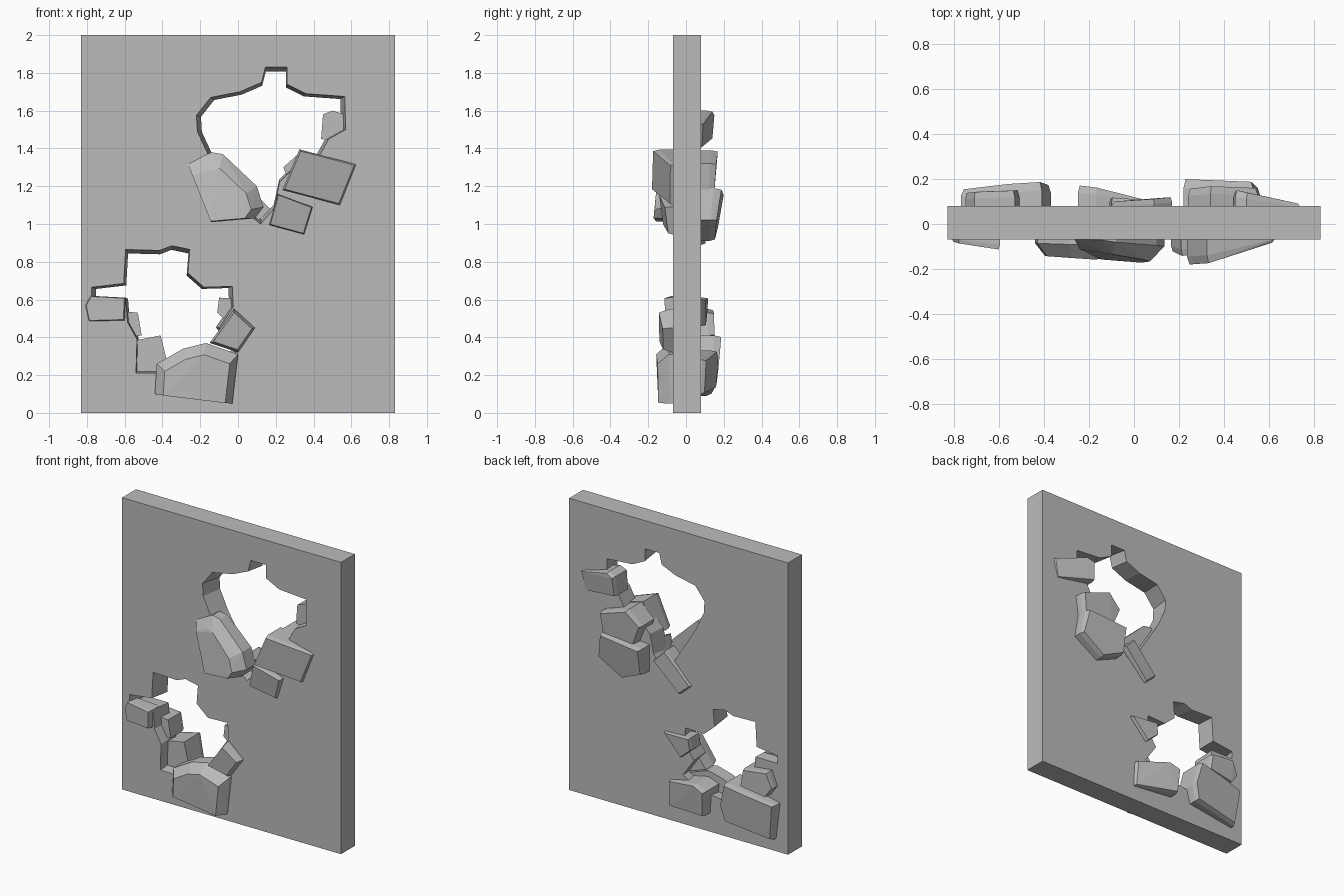
import bpy
import bmesh
import random
from mathutils import Vector

random.seed(4)
FRONT, BACK = -1, 1
WALL_FRONT, WALL_BACK = -0.07, 0.08

cube = bpy.data.objects.get("Cube")
if cube:
    bpy.data.objects.remove(cube, do_unlink=True)

# One plain concrete colour
concrete = bpy.data.materials.new("concrete_grey")
concrete.use_nodes = True
grey = (0.5, 0.5, 0.5, 1)
concrete.diffuse_color = grey
concrete.node_tree.nodes["Principled BSDF"].inputs["Base Color"].default_value = grey


def make_object(name, bm):
    """Turn a bmesh into a flat-shaded concrete object."""
    bmesh.ops.recalc_face_normals(bm, faces=bm.faces)
    mesh = bpy.data.meshes.new(name)
    bm.to_mesh(mesh)
    bm.free()
    mesh.materials.append(concrete)
    obj = bpy.data.objects.new(name, mesh)
    bpy.context.collection.objects.link(obj)
    return obj


def make_wall():
    bm = bmesh.new()
    bmesh.ops.create_cube(bm, size=1)
    middle = (WALL_FRONT + WALL_BACK) / 2
    for v in bm.verts:
        v.co = (v.co.x * 1.66, v.co.y * (WALL_BACK - WALL_FRONT) + middle, v.co.z * 2 + 1)
    return make_object("wall", bm)


def cut_hole(wall, name, outline, centre, taper=0.06):
    """Cut a ragged hole that narrows towards the back of the wall."""
    bm = bmesh.new()
    focus = Vector(centre)
    rings = []
    for y in (WALL_FRONT - 0.05, WALL_BACK + 0.05):
        scale = 1 - taper * (y - WALL_FRONT) / (WALL_BACK - WALL_FRONT)
        points = [focus + (Vector(p) - focus) * scale for p in outline]
        rings.append([bm.verts.new((p.x, y, p.y)) for p in points])
    near, far = rings
    bm.faces.new(near)
    bm.faces.new(far)
    for i in range(len(near)):
        bm.faces.new((near[i - 1], near[i], far[i], far[i - 1]))
    cutter = make_object(name, bm)
    cutter.hide_render = True

    cut = wall.modifiers.new(name, "BOOLEAN")
    cut.operation = "DIFFERENCE"
    cut.solver = "EXACT"
    cut.object = cutter
    bpy.context.view_layer.objects.active = wall
    bpy.ops.object.modifier_apply(modifier=name)
    bpy.data.objects.remove(cutter, do_unlink=True)


def rock(name, side, outline, depth, slope=(0, 0), focus=None, shrink=0.94, rough=0.004):
    """Convex chunk: an outline pushed out of the wall, with a sloping,
    slightly smaller outer face drawn in towards the focus."""
    bm = bmesh.new()
    points = [Vector(p) for p in outline]
    centre = sum(points, Vector((0, 0))) / len(points)
    target = Vector(focus) if focus else centre
    tilt = Vector(slope)
    for p in points:
        reach = depth + tilt.dot(p - centre) + random.uniform(-rough, rough)
        outer = target + (p - target) * shrink
        shoulder = reach * (0.6 if shrink < 0.9 else 0.8)
        bm.verts.new((p.x, 0, p.y))
        bm.verts.new((p.x, side * shoulder, p.y))
        bm.verts.new((outer.x, side * reach, outer.y))
    hull = bmesh.ops.convex_hull(bm, input=bm.verts)
    spare = {g for g in hull["geom_interior"] + hull["geom_unused"]
             if isinstance(g, bmesh.types.BMVert)}
    bmesh.ops.delete(bm, geom=list(spare), context="VERTS")
    bmesh.ops.dissolve_limit(bm, angle_limit=0.05, verts=bm.verts, edges=bm.edges)
    return make_object(name, bm)


# Wall with two broken openings
wall = make_wall()
upper_outline = [
    (.145, 1.83), (.26, 1.83), (.26, 1.74), (.36, 1.69), (.565, 1.675), (.57, 1.5),
    (.48, 1.45), (.43, 1.36), (.3, 1.3), (.22, 1.22), (.19, 1.08), (.12, 1), (.02, 1.08),
    (-.15, 1.35), (-.215, 1.49), (-.22, 1.575), (-.145, 1.67), (.01, 1.7), (.125, 1.75)]
lower_outline = [
    (-.595, .865), (-.415, .86), (-.35, .885), (-.255, .865), (-.265, .74), (-.18, .665),
    (-.03, .67), (-.025, .56), (-.1, .45), (-.01, .32), (-.15, .25), (-.435, .21),
    (-.54, .21), (-.535, .39), (-.585, .48), (-.595, .61), (-.775, .61), (-.775, .665),
    (-.605, .685)]
cut_hole(wall, "upper_hole", upper_outline, (.18, 1.45))
cut_hole(wall, "lower_hole", lower_outline, (-.38, .52))

# Rubble on the front, upper opening
rock("upper_front_boulder", FRONT,
     [(-.265, 1.32), (-.14, 1.38), (-.08, 1.37), (.1, 1.2), (.135, 1.09), (.09, 1.03), (-.14, 1.01)],
     .15, (.12, -.05), focus=(-.16, 1.03), shrink=.78, rough=.012)
rock("upper_front_block", FRONT,
     [(.325, 1.395), (.627, 1.315), (.54, 1.1), (.235, 1.18)], .13, (-.28, .08))
rock("upper_front_small_block", FRONT,
     [(.21, 1.16), (.395, 1.09), (.35, .945), (.165, .995)], .12, (-.1, .15))

# Rubble on the front, lower opening
rock("lower_front_boulder", FRONT,
     [(-.44, .1), (-.43, .26), (-.29, .34), (-.17, .37), (0, .31), (-.03, .05)],
     .145, (.05, .02), focus=(-.22, .06), shrink=.8, rough=.012)
rock("lower_front_wedge", FRONT,
     [(-.02, .55), (.09, .45), (0, .32), (-.15, .37)], .13, (-.1, .1), shrink=.85)
rock("lower_front_chip", FRONT,
     [(-.81, .57), (-.78, .62), (-.595, .61), (-.6, .49), (-.79, .485)], .095, (.14, 0))

# Rubble on the back, upper opening
rock("upper_back_high_block", BACK,
     [(.45, 1.58), (.5, 1.6), (.74, 1.53), (.71, 1.4), (.44, 1.45)], .12, (-.2, .1))
rock("upper_back_middle_block", BACK,
     [(.24, 1.3), (.34, 1.39), (.55, 1.32), (.53, 1.17), (.3, 1.15)], .155, (0, .08))
rock("upper_back_low_block", BACK,
     [(.22, 1.16), (.53, 1.19), (.56, 1.02), (.38, .91), (.22, .98)], .175, (-.05, .15))
rock("upper_back_slab", BACK,
     [(.09, 1.16), (.17, 1.08), (-.02, .89), (-.1, .96)], .11, (.05, 0))

# Rubble on the back, lower opening
rock("lower_back_shard", BACK,
     [(-.1, .61), (.1, .6), (-.03, .46), (-.11, .53)], .11, (-.05, .05))
rock("lower_back_block", BACK,
     [(-.25, .3), (-.17, .33), (.06, .28), (.07, .1), (-.24, .13)], .14, (-.2, .05))
rock("lower_back_high_block", BACK,
     [(-.71, .55), (-.53, .53), (-.51, .41), (-.7, .38), (-.75, .45)], .145, (.05, 0))
rock("lower_back_boulder", BACK,
     [(-.77, .34), (-.56, .38), (-.41, .41), (-.37, .25), (-.4, .14), (-.74, .09)],
     .165, (.08, .1))
